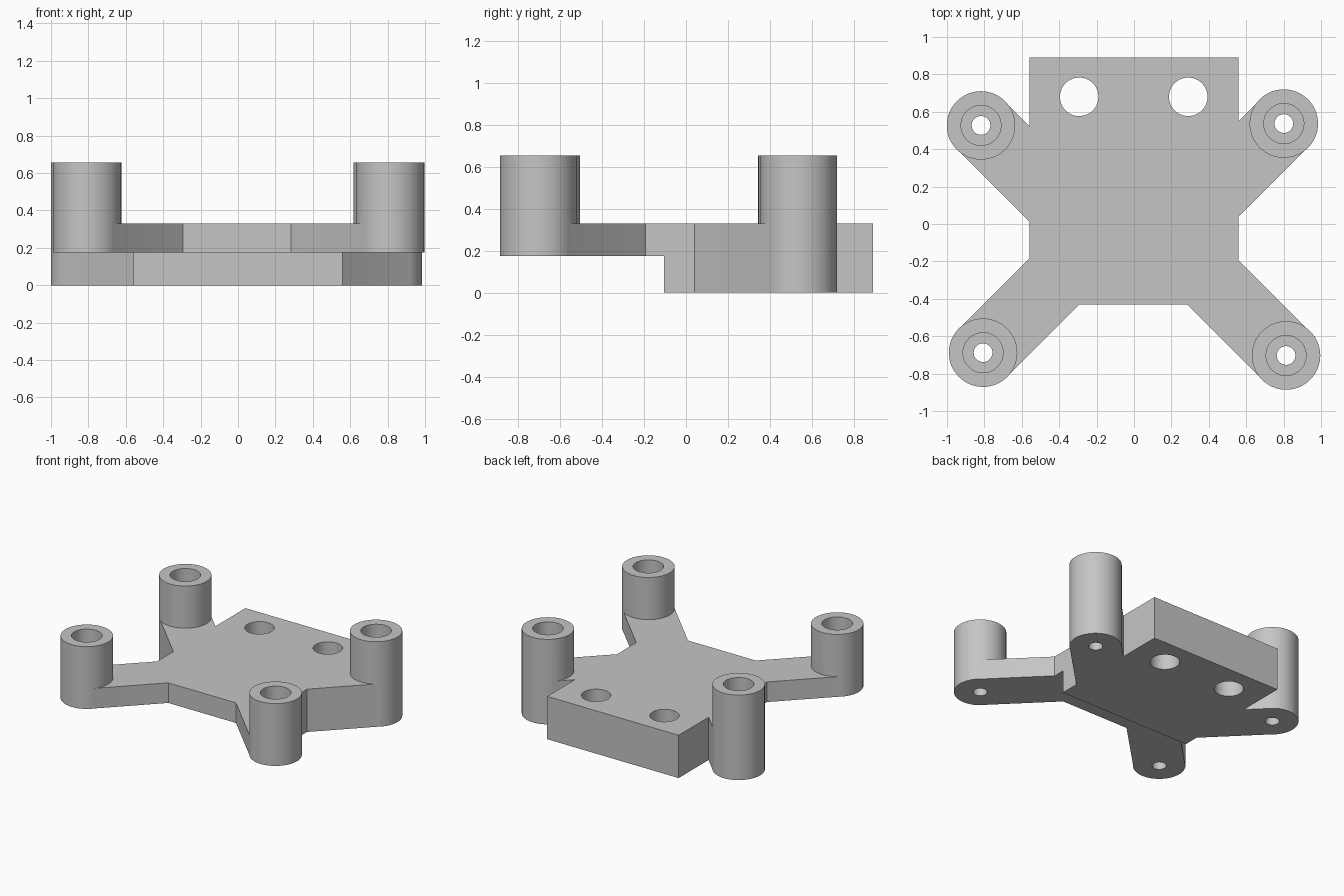
import bpy, bmesh, math
from mathutils import Matrix, Vector

if "Cube" in bpy.data.objects:
    bpy.data.objects.remove(bpy.data.objects["Cube"])

TOP, STEP, POST_TOP = 0.33, 0.175, 0.655
POST_R, BORE_R, HOLE_R, MOUNT_R = 0.183, 0.107, 0.05, 0.103

grey = bpy.data.materials.new("light_grey")
grey.diffuse_color = (0.56, 0.56, 0.56, 1)
grey.use_nodes = True
grey.node_tree.nodes["Principled BSDF"].inputs["Base Color"].default_value = grey.diffuse_color


def make_object(name, bm):
    bmesh.ops.recalc_face_normals(bm, faces=bm.faces)
    mesh = bpy.data.meshes.new(name)
    bm.to_mesh(mesh)
    bm.free()
    mesh.materials.append(grey)
    obj = bpy.data.objects.new(name, mesh)
    bpy.context.collection.objects.link(obj)
    return obj


def cylinder(name, x, y, r, z0, z1):
    bm = bmesh.new()
    bmesh.ops.create_cone(bm, cap_ends=True, segments=64, radius1=r, radius2=r,
                          depth=z1 - z0,
                          matrix=Matrix.Translation((x, y, (z0 + z1) / 2)))
    return make_object(name, bm)


def arm(name, x, y, dx, dy, z0, length=0.65):
    # straight bar running from the post centre diagonally into the body
    bm = bmesh.new()
    mid = Vector((x, y, 0)) + Vector((dx, dy, 0)).normalized() * length / 2
    mid.z = (z0 + TOP) / 2
    bmesh.ops.create_cube(bm, size=1, matrix=Matrix.Translation(mid)
                          @ Matrix.Rotation(math.atan2(dy, dx), 4, 'Z')
                          @ Matrix.Diagonal((length, 0.362, TOP - z0, 1)))
    return make_object(name, bm)


# stepped body: side profile extruded across x
bm = bmesh.new()
profile = [(0.89, 0), (0.89, TOP), (-0.43, TOP), (-0.43, STEP), (-0.105, STEP), (-0.105, 0)]
face = bm.faces.new([bm.verts.new((-0.56, y, z)) for y, z in profile])
ext = bmesh.ops.extrude_face_region(bm, geom=[face])
bmesh.ops.translate(bm, vec=(1.12, 0, 0),
                    verts=[v for v in ext["geom"] if isinstance(v, bmesh.types.BMVert)])
bracket = make_object("bracket", bm)

# posts and arms to add, bores and holes to cut
posts = [("back_left", -0.818, 0.527, 0), ("back_right", 0.801, 0.537, 0),
         ("front_left", -0.807, -0.688, STEP), ("front_right", 0.813, -0.703, STEP)]
added, cut = [], []
for name, x, y, z0 in posts:
    added.append(arm(name + "_arm", x, y, -math.copysign(1, x), -math.copysign(1, y), z0))
    added.append(cylinder(name + "_post", x, y, POST_R, z0, POST_TOP))
    cut.append(cylinder(name + "_bore", x, y, BORE_R, TOP, POST_TOP + 0.1))
    cut.append(cylinder(name + "_screw_hole", x, y, HOLE_R, -0.1, TOP + 0.05))
for x in (-0.293, 0.29):
    cut.append(cylinder("mounting_hole", x, 0.68, MOUNT_R, -0.1, TOP + 0.1))

for tools, operation in ((added, 'UNION'), (cut, 'DIFFERENCE')):
    for tool in tools:
        mod = bracket.modifiers.new(tool.name, 'BOOLEAN')
        mod.operation, mod.solver, mod.object = operation, 'EXACT', tool

# bake the booleans and remove the helpers
bpy.context.view_layer.update()
baked = bpy.data.meshes.new_from_object(
    bracket.evaluated_get(bpy.context.evaluated_depsgraph_get()))
bracket.modifiers.clear()
bracket.data = baked
for tool in added + cut:
    bpy.data.objects.remove(tool)

# one grey material, smooth round walls with crisp edges
baked.materials.clear()
baked.materials.append(grey)
bpy.context.view_layer.objects.active = bracket
bracket.select_set(True)
bpy.ops.object.shade_smooth_by_angle(angle=math.radians(30))
